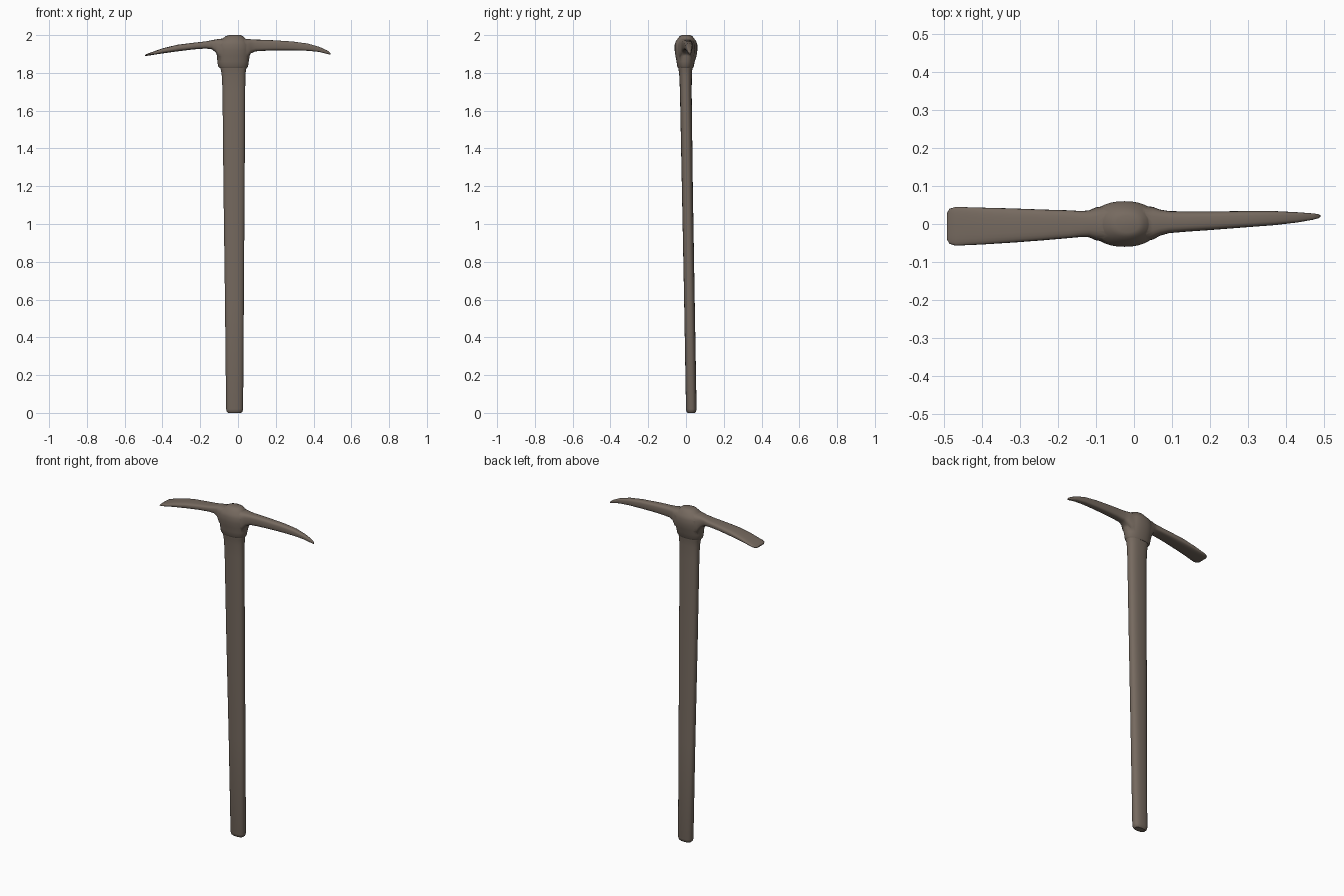
import bpy, bmesh, math
from mathutils import Vector

mat = bpy.data.materials.new("weathered brown")
mat.diffuse_color = (0.18, 0.143, 0.115, 1)


def oval(a, b, power, sides):
    """Superellipse points: power 2 is an ellipse, higher is boxier."""
    pts = []
    for i in range(sides):
        t = 2 * math.pi * i / sides
        c, s = math.cos(t), math.sin(t)
        pts.append((a * math.copysign(abs(c) ** (2 / power), c),
                    b * math.copysign(abs(s) ** (2 / power), s)))
    return pts


def loft(name, rings):
    """Skin a list of closed rings and cap both ends."""
    bm = bmesh.new()
    loops = [[bm.verts.new(p) for p in ring] for ring in rings]
    n = len(loops[0])
    for lo, hi in zip(loops, loops[1:]):
        for i in range(n):
            j = (i + 1) % n
            bm.faces.new((lo[i], lo[j], hi[j], hi[i]))
    bm.faces.new(loops[0][::-1])
    bm.faces.new(loops[-1])
    bmesh.ops.recalc_face_normals(bm, faces=bm.faces)
    me = bpy.data.meshes.new(name)
    bm.to_mesh(me)
    bm.free()
    me.materials.append(mat)
    ob = bpy.data.objects.new(name, me)
    bpy.context.collection.objects.link(ob)
    return ob


def loft_up(name, rows, power, sides=32):
    return loft(name, [[Vector((cx + u, cy + v, z)) for u, v in oval(hx, hy, power, sides)]
                       for z, cx, hx, cy, hy in rows])


def smooth(ob, angle):
    bpy.ops.object.select_all(action='DESELECT')
    ob.select_set(True)
    bpy.context.view_layer.objects.active = ob
    bpy.ops.object.shade_smooth_by_angle(angle=math.radians(angle))


# Handle: flattened oval, slightly leaning, rounded at the foot
handle = loft_up("handle", [
    (0.000, -0.018, 0.034, 0.028, 0.019),
    (0.006, -0.018, 0.041, 0.028, 0.025),
    (0.020, -0.018, 0.045, 0.028, 0.028),
    (0.600, -0.019, 0.050, 0.018, 0.028),
    (1.200, -0.021, 0.056, 0.007, 0.029),
    (1.700, -0.022, 0.060, -0.001, 0.031),
    (1.780, -0.023, 0.062, -0.002, 0.033),
    (1.815, -0.024, 0.066, -0.003, 0.036),
    (1.835, -0.025, 0.072, -0.003, 0.039),
    (1.880, -0.025, 0.072, -0.003, 0.039)], 2.5)
smooth(handle, 40)

# Eye: the swollen collar that grips the handle, domed on top
eye = loft_up("head", [
    (1.826, -0.026, 0.072, -0.003, 0.039),
    (1.834, -0.026, 0.079, -0.003, 0.044),
    (1.860, -0.026, 0.083, -0.002, 0.048),
    (1.890, -0.025, 0.087, 0.000, 0.056),
    (1.920, -0.025, 0.090, 0.000, 0.060),
    (1.950, -0.025, 0.089, 0.000, 0.060),
    (1.968, -0.025, 0.078, 0.000, 0.054),
    (1.982, -0.022, 0.060, 0.000, 0.043),
    (1.994, -0.019, 0.046, 0.000, 0.034),
    (2.000, -0.017, 0.030, 0.000, 0.022)], 2.2)

# Blades: flat adze on the left, tapering pick on the right
# rows: x, y min, y max, z bottom, z top
rows = [
    (-0.493, -0.040, 0.028, 1.889, 1.894),
    (-0.486, -0.052, 0.040, 1.890, 1.899),
    (-0.470, -0.057, 0.045, 1.892, 1.905),
    (-0.400, -0.054, 0.043, 1.903, 1.930),
    (-0.320, -0.049, 0.041, 1.914, 1.949),
    (-0.240, -0.043, 0.038, 1.924, 1.959),
    (-0.170, -0.037, 0.036, 1.929, 1.967),
    (-0.138, -0.034, 0.034, 1.925, 1.973),
    (-0.118, -0.035, 0.036, 1.908, 1.977),
    (-0.100, -0.043, 0.044, 1.875, 1.980),
    (-0.025, -0.054, 0.054, 1.850, 1.986),
    (0.050, -0.041, 0.045, 1.875, 1.980),
    (0.068, -0.031, 0.038, 1.903, 1.978),
    (0.092, -0.024, 0.034, 1.914, 1.976),
    (0.140, -0.020, 0.033, 1.917, 1.975),
    (0.200, -0.016, 0.033, 1.919, 1.972),
    (0.290, -0.009, 0.034, 1.919, 1.966),
    (0.370, -0.003, 0.034, 1.917, 1.955),
    (0.430, 0.004, 0.031, 1.911, 1.938),
    (0.470, 0.011, 0.028, 1.901, 1.920),
    (0.485, 0.015, 0.026, 1.897, 1.910),
    (0.491, 0.019, 0.023, 1.896, 1.902)]
rings = []
for x, y0, y1, z0, z1 in rows:
    rings.append([Vector((x, (y0 + y1) / 2 + u, (z0 + z1) / 2 + v))
                  for u, v in oval((y1 - y0) / 2, (z1 - z0) / 2, 3.2, 24)])
blades = loft("blade_form", rings)

# Weld the blades and the eye into one forged head
mod = eye.modifiers.new("weld", 'BOOLEAN')
mod.operation = 'UNION'
mod.solver = 'EXACT'
mod.object = blades
bpy.ops.object.select_all(action='DESELECT')
bpy.context.view_layer.objects.active = eye
eye.select_set(True)
bpy.ops.object.modifier_apply(modifier=mod.name)
bpy.data.objects.remove(blades)
smooth(eye, 45)
